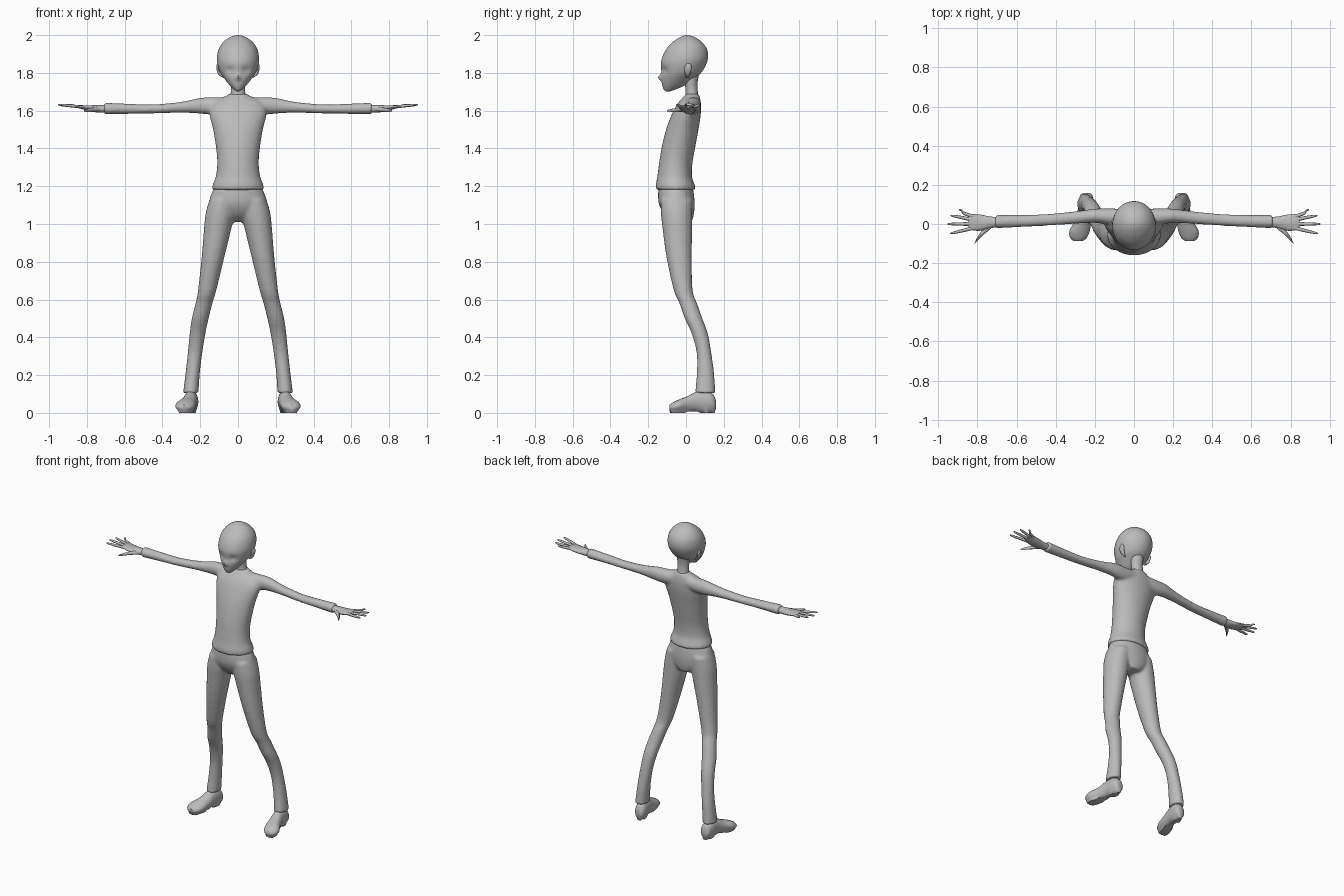
import bpy, bmesh, math
from mathutils import Vector

grey = bpy.data.materials.new("plain grey")
grey.diffuse_color = (0.5, 0.5, 0.5, 1)


def spline(rows, steps):
    """Smoothly fill in rows between the given cross-sections (Catmull-Rom)."""
    pts = [Vector(r) for r in rows]
    out = []
    for i in range(len(pts) - 1):
        p1, p2 = pts[i], pts[i + 1]
        p0, p3 = pts[max(i - 1, 0)], pts[min(i + 2, len(pts) - 1)]
        for k in range(steps):
            t = k / steps
            out.append(0.5 * (2 * p1 + (p2 - p0) * t + (2 * p0 - 5 * p1 + 4 * p2 - p3) * t * t
                              + (3 * p1 - p0 - 3 * p2 + p3) * t ** 3))
    return out + [pts[-1]]


def loft(bm, rows, axis="z", side=1, segs=20, steps=3):
    """Rows are (x, y, z, half size u, half size v); rings lie across the axis."""
    u, v = {"z": ((1, 0, 0), (0, 1, 0)), "x": ((0, 1, 0), (0, 0, 1)),
            "y": ((1, 0, 0), (0, 0, 1))}[axis]
    u, v = Vector(u), Vector(v)
    rings = []
    for r in spline(rows, steps):
        ring = []
        for k in range(segs):
            a = 2 * math.pi * k / segs
            p = Vector(r[:3]) + u * r[3] * math.cos(a) + v * r[4] * math.sin(a)
            p.x *= side
            ring.append(bm.verts.new(p))
        rings.append(ring)
    for a, b in zip(rings, rings[1:]):
        for k in range(segs):
            n = (k + 1) % segs
            bm.faces.new((a[k], a[n], b[n], b[k]))
    bm.faces.new(rings[0])
    bm.faces.new(rings[-1])


def finish(bm, name, voxel=0, smooth=4):
    bmesh.ops.recalc_face_normals(bm, faces=bm.faces)
    me = bpy.data.meshes.new(name)
    bm.to_mesh(me)
    bm.free()
    me.materials.append(grey)
    ob = bpy.data.objects.new(name, me)
    bpy.context.collection.objects.link(ob)
    bpy.ops.object.select_all(action="DESELECT")
    ob.select_set(True)
    bpy.context.view_layer.objects.active = ob
    if voxel:
        m = ob.modifiers.new("fuse", "REMESH")
        m.mode, m.voxel_size, m.use_smooth_shade = "VOXEL", voxel, True
        m = ob.modifiers.new("soften", "SMOOTH")
        m.factor, m.iterations = 0.5, smooth
    else:
        bpy.ops.object.shade_smooth_by_angle(angle=math.radians(50))
    return ob


def upright(rows):
    """Turn (z, half width, front y, back y) into loft rows."""
    return [(0, (f + b) / 2, z, w, (b - f) / 2) for z, w, f, b in rows]


# shirt: torso fused with both sleeves
bm = bmesh.new()
loft(bm, upright([(1.18, .138, -.16, .053), (1.21, .134, -.16, .045), (1.25, .118, -.152, .032),
                  (1.32, .11, -.143, .034), (1.4, .116, -.13, .048), (1.5, .132, -.106, .066),
                  (1.57, .15, -.08, .077), (1.62, .15, -.056, .08), (1.655, .115, -.03, .077),
                  (1.675, .07, -.012, .072), (1.69, .045, -.002, .068)]), segs=28)
for s in (1, -1):
    loft(bm, [(.05, .035, 1.63, .042, .042), (.13, .038, 1.625, .042, .046),
              (.2, .042, 1.626, .036, .042), (.3, .033, 1.618, .032, .029),
              (.45, .021, 1.609, .03, .024), (.58, .015, 1.61, .031, .027),
              (.71, .012, 1.611, .034, .031)], "x", s)
finish(bm, "shirt", 0.009)

# trousers: pelvis fused with both legs
bm = bmesh.new()
loft(bm, upright([(1.2, .122, -.145, .035), (1.15, .145, -.148, .043), (1.1, .15, -.142, .046),
                  (1.05, .115, -.115, .042), (1.01, .05, -.07, .03)]), segs=28)
for s in (1, -1):
    loft(bm, [(.085, -.05, 1.13, .066, .085), (.094, -.05, 1.06, .077, .084),
              (.107, -.046, .98, .073, .079), (.133, -.036, .82, .06, .067),
              (.163, -.015, .65, .049, .05), (.18, .012, .58, .045, .047),
              (.2, .04, .5, .045, .047), (.214, .073, .42, .042, .043),
              (.227, .095, .32, .039, .039), (.24, .103, .21, .038, .046),
              (.25, .102, .105, .041, .054)], side=s)
finish(bm, "trousers", 0.009)

# shoes
for s, label in ((1, "left"), (-1, "right")):
    bm = bmesh.new()
    loft(bm, [(.243, .158, .042, .018, .024), (.244, .145, .052, .032, .045),
              (.247, .11, .06, .037, .058), (.252, .06, .06, .037, .055),
              (.263, .01, .047, .043, .042), (.278, -.035, .039, .052, .033),
              (.284, -.07, .031, .043, .024), (.285, -.088, .029, .022, .013)], "y", s)
    for v in bm.verts:  # flatten the sole
        v.co.z = max(v.co.z, 0.004)
        if v.co.z < 0.014:
            v.co.z = 0 if v.co.y > 0.06 or v.co.y < 0 else 0.008
    finish(bm, label + "_shoe")

# hands: palm, thumb and four fingers
for s, label in ((1, "left"), (-1, "right")):
    bm = bmesh.new()
    loft(bm, [(.69, .01, 1.61, .024, .02), (.74, .008, 1.61, .031, .02),
              (.79, .007, 1.613, .042, .015), (.835, .01, 1.62, .04, .009),
              (.845, .01, 1.621, .034, .006)], "x", s, 16)
    for y0, x1, y1 in ((.04, .895, .073), (.021, .938, .043), (0, .952, 0), (-.02, .94, -.048)):
        loft(bm, [(.815, y0 * .9, 1.618, .01, .008), (.87, y0 + (y1 - y0) * .45, 1.624, .009, .008),
                  (x1 - .012, y1 * .96, 1.63, .006, .006), (x1, y1, 1.632, .002, .002)], "x", s, 8, 2)
    loft(bm, [(.73, -.005, 1.608, .018, .013), (.775, -.045, 1.604, .015, .011),
              (.803, -.08, 1.601, .009, .008), (.815, -.1, 1.6, .002, .003)], "x", s, 8, 2)
    finish(bm, label + "_hand")

# neck
bm = bmesh.new()
loft(bm, upright([(1.64, .05, -.005, .07), (1.69, .039, -.002, .064), (1.74, .037, -.006, .06),
                  (1.8, .045, -.02, .07)]))
finish(bm, "neck")

# head with pointed chin, eye sockets and nose
bm = bmesh.new()
loft(bm, upright([(1.702, .008, -.104, -.085), (1.712, .022, -.117, -.055), (1.735, .045, -.126, -.005),
                  (1.765, .069, -.13, .036), (1.8, .093, -.13, .08), (1.85, .109, -.133, .109),
                  (1.89, .11, -.123, .117), (1.93, .1, -.102, .109), (1.965, .076, -.068, .083),
                  (1.988, .045, -.034, .049), (1.997, .02, -.012, .024), (2.0, .004, .002, .01)]),
     segs=48, steps=5)
for v in bm.verts:
    if v.co.y < -0.03:
        x, z = abs(v.co.x), v.co.z
        v.co.y += 0.012 * math.exp(-((x - .043) / .022) ** 2 - ((z - 1.815) / .02) ** 2)
        v.co.y -= 0.018 * math.exp(-(x / .011) ** 2 - ((z - 1.776) / .015) ** 2)
finish(bm, "head")

# ears
for s, label in ((1, "left"), (-1, "right")):
    bm = bmesh.new()
    loft(bm, [(.078, .008, 1.775, .004, .006), (.093, .008, 1.79, .01, .012),
              (.104, .01, 1.815, .009, .018), (.107, .013, 1.838, .007, .017),
              (.106, .012, 1.85, .003, .006)], side=s, segs=12)
    finish(bm, label + "_ear")
